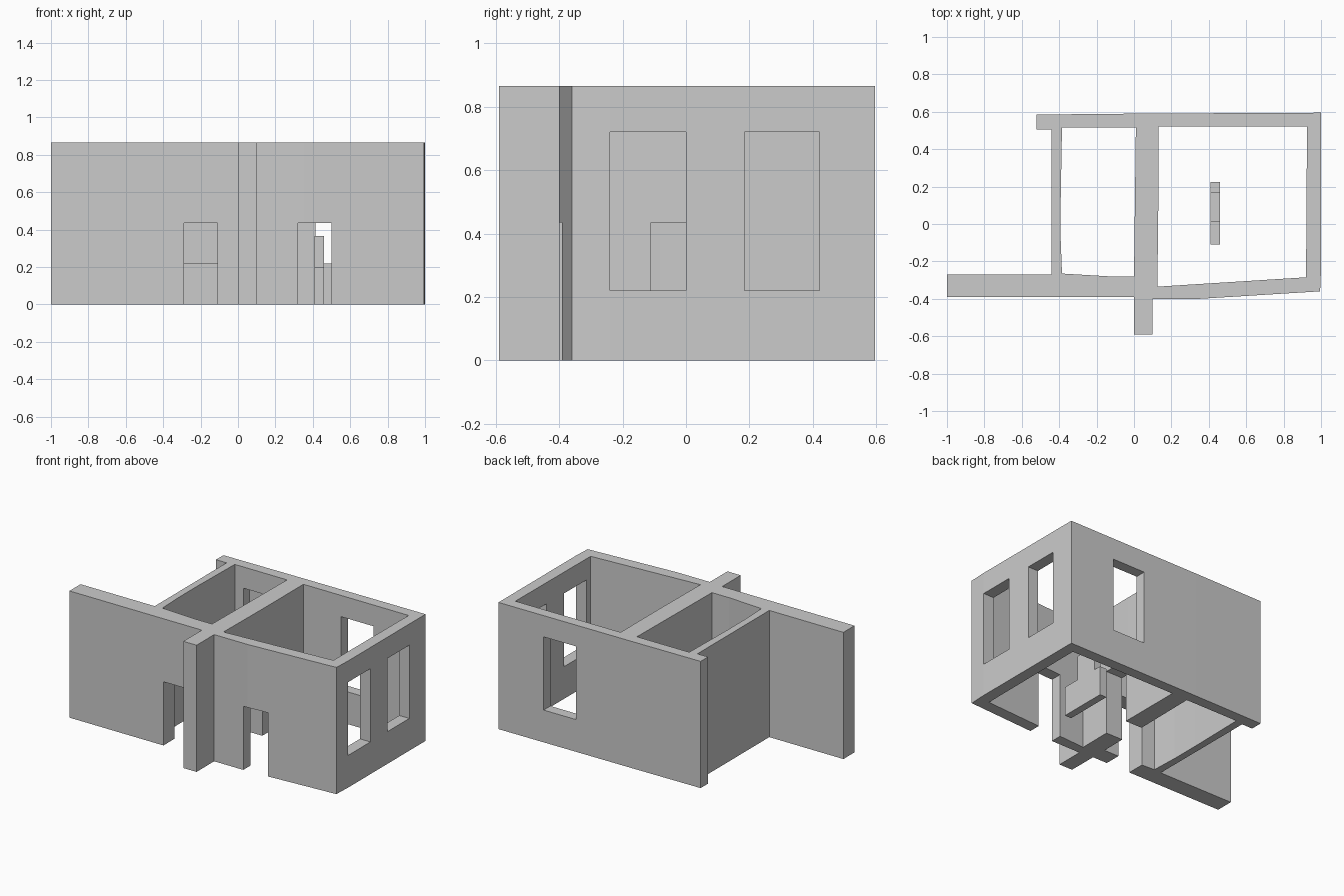
import bpy, bmesh

if "Cube" in bpy.data.objects:
    bpy.data.objects.remove(bpy.data.objects["Cube"])

H = 0.865


def link(name, mesh):
    ob = bpy.data.objects.new(name, mesh)
    bpy.context.collection.objects.link(ob)
    return ob


def box(name, x0, x1, y0, y1, z0, z1):
    bm = bmesh.new()
    bmesh.ops.create_cube(bm, size=1)
    for v in bm.verts:
        v.co = ((x0 + x1) / 2 + v.co.x * (x1 - x0),
                (y0 + y1) / 2 + v.co.y * (y1 - y0),
                (z0 + z1) / 2 + v.co.z * (z1 - z0))
    me = bpy.data.meshes.new(name)
    bm.to_mesh(me)
    bm.free()
    return link(name, me)


# Floor plan: outer outline and the two rooms as holes
outer = [(-1, -.39), (0, -.39), (0, -.59), (.1, -.59), (.1, -.4), (.35, -.4),
         (.995, -.36), (1, -.24), (1, .595), (0, .59), (-.52, .585),
         (-.52, .505), (-.44, .505), (-.44, -.27), (-1, -.27)]
left_room = [(-.385, -.265), (-.13, -.28), (0, -.28), (.01, .515),
             (-.385, .515), (-.392, .12), (-.392, -.08)]
right_room = [(.125, -.335), (.92, -.285), (.925, .52), (.13, .52), (.13, .1)]

plan = bpy.data.curves.new("plan", 'CURVE')
plan.dimensions = '2D'
plan.fill_mode = 'BOTH'
plan.extrude = H / 2
for pts in (outer, left_room, right_room):
    s = plan.splines.new('POLY')
    s.points.add(len(pts) - 1)
    for p, (x, y) in zip(s.points, pts):
        p.co = (x, y, 0, 1)
    s.use_cyclic_u = True
plan_ob = link("plan", plan)
deps = bpy.context.evaluated_depsgraph_get()
mesh = bpy.data.meshes.new_from_object(plan_ob.evaluated_get(deps))
bpy.data.objects.remove(plan_ob)

# Clean up the extruded walls and stand them on the ground
bm = bmesh.new()
bm.from_mesh(mesh)
bmesh.ops.remove_doubles(bm, verts=bm.verts, dist=0.0005)
bmesh.ops.translate(bm, verts=bm.verts, vec=(0, 0, H / 2))
bmesh.ops.recalc_face_normals(bm, faces=bm.faces)
for f in bm.faces:
    f.smooth = False
bm.to_mesh(mesh)
bm.free()
walls = link("walls", mesh)

# Openings: x0, x1, y0, y1, z0, z1
openings = {
    "front_left_door": (-.29, -.11, -.5, -.2, -.1, .435),
    "front_right_door": (.32, .5, -.5, -.25, -.1, .435),
    "inner_door": (-.05, .2, -.11, .077, -.1, .435),
    "right_window_front": (.85, 1.1, -.24, 0, .22, .72),
    "right_window_back": (.85, 1.1, .185, .42, .22, .72),
    "back_window": (.415, .66, .45, .7, .22, .72),
    "back_niche": (-.32, -.08, .45, .582, .22, .72),
}
for name, dims in openings.items():
    cutter = box(name + "_cutter", *dims)
    cutter.hide_render = True
    cutter.hide_viewport = True
    cutter.display_type = 'WIRE'
    m = walls.modifiers.new(name, 'BOOLEAN')
    m.operation = 'DIFFERENCE'
    m.solver = 'EXACT'
    m.object = cutter

# Low free-standing partition with a raised middle
profile = [(-.11, 0), (.225, 0), (.225, .2), (.17, .2), (.17, .365),
           (.01, .365), (.01, .2), (-.11, .2)]
bm = bmesh.new()
face = bm.faces.new([bm.verts.new((.41, y, z)) for y, z in profile])
ext = bmesh.ops.extrude_face_region(bm, geom=[face])
bmesh.ops.translate(bm, vec=(.05, 0, 0),
                    verts=[g for g in ext["geom"] if isinstance(g, bmesh.types.BMVert)])
bmesh.ops.recalc_face_normals(bm, faces=bm.faces)
me = bpy.data.meshes.new("partition")
bm.to_mesh(me)
bm.free()
link("partition", me)
